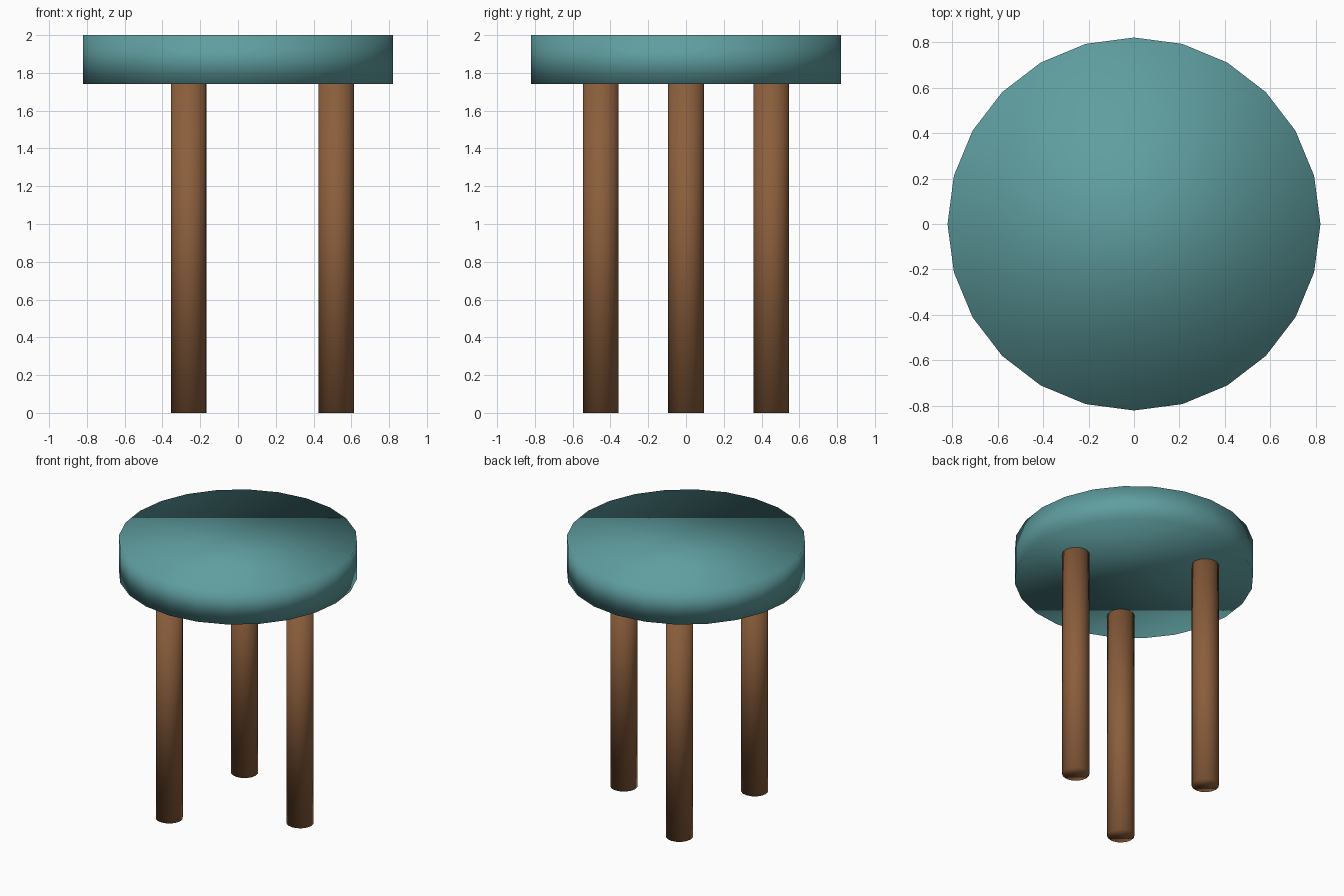
import bpy
import math

default = bpy.data.objects.get("Cube")
if default:
    bpy.data.objects.remove(default, do_unlink=True)


def make_material(name, rgb):
    mat = bpy.data.materials.new(name)
    mat.use_nodes = True
    colour = (*rgb, 1.0)
    mat.diffuse_color = colour
    mat.node_tree.nodes["Principled BSDF"].inputs["Base Color"].default_value = colour
    return mat


def add_cylinder(name, sides, radius, x, y, bottom, top, mat):
    bpy.ops.mesh.primitive_cylinder_add(
        vertices=sides, radius=radius, depth=top - bottom,
        location=(x, y, (bottom + top) / 2))
    obj = bpy.context.object
    obj.name = name
    obj.data.materials.append(mat)
    bpy.ops.object.shade_smooth()
    return obj


teal = make_material("teal seat", (0.115, 0.342, 0.352))
brown = make_material("brown wood", (0.258, 0.112, 0.045))

SEAT_BOTTOM = 1.74
LEG_RING = 0.52

# Round seat
add_cylinder("seat", 24, 0.82, 0, 0, SEAT_BOTTOM, 2.0, teal)

# Three legs evenly spaced around the centre
for i, name in enumerate(("left_leg", "back_right_leg", "front_right_leg")):
    angle = math.radians(120 * i)
    add_cylinder(name, 16, 0.094, LEG_RING * math.cos(angle),
                 LEG_RING * math.sin(angle), 0, SEAT_BOTTOM, brown)
